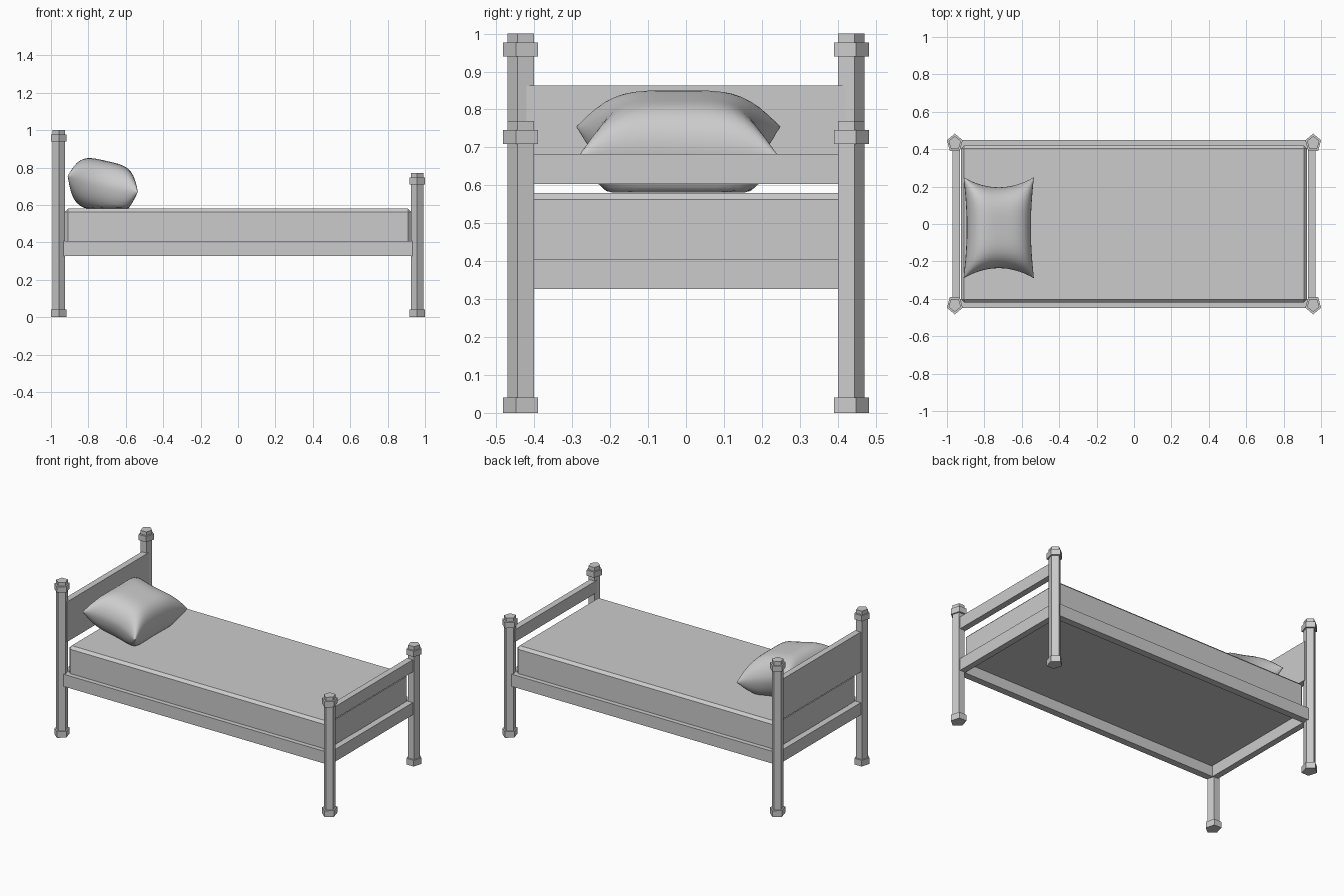
import bpy, bmesh, math
from mathutils import Vector

cube = bpy.data.objects.get("Cube")
if cube:
    bpy.data.objects.remove(cube, do_unlink=True)

# One plain grey for the whole bed
grey = bpy.data.materials.new("plain_grey")
grey.use_nodes = True
colour = (0.6, 0.6, 0.6, 1)
grey.diffuse_color = colour
grey.node_tree.nodes["Principled BSDF"].inputs["Base Color"].default_value = colour


def add_object(name, bm):
    bmesh.ops.recalc_face_normals(bm, faces=bm.faces)
    mesh = bpy.data.meshes.new(name)
    bm.to_mesh(mesh)
    bm.free()
    mesh.materials.append(grey)
    obj = bpy.data.objects.new(name, mesh)
    bpy.context.collection.objects.link(obj)
    return obj


def box(name, low, high, chamfer=0):
    low, high = Vector(low), Vector(high)
    bm = bmesh.new()
    bmesh.ops.create_cube(bm, size=1)
    for v in bm.verts:
        v.co = (low + high) / 2 + v.co * (high - low)
    if chamfer:
        edges = [e for e in bm.edges if max(v.co.z for v in e.verts) > high.z - 0.001]
        bmesh.ops.bevel(bm, geom=edges, offset=chamfer, segments=1, affect="EDGES")
    return add_object(name, bm)


def post(name, x_side, y_side, height):
    # Five-sided post with its apex turned outwards, stepped at foot and collar
    slim, wide = (0.035, 0.038), (0.0445, 0.051)
    steps = [(0, wide), (0.04, wide), (0.04, slim), (height - 0.061, slim),
             (height - 0.061, wide), (height - 0.024, wide),
             (height - 0.024, slim), (height, slim)]
    bm = bmesh.new()
    rings = []
    for z, (rx, ry) in steps:
        ring = []
        for i in range(5):
            a = math.tau * i / 5
            ring.append(bm.verts.new((x_side * 0.958 + rx * math.sin(a),
                                      y_side * (0.432 + ry * math.cos(a)), z)))
        rings.append(ring)
    for a, b in zip(rings, rings[1:]):
        for i in range(5):
            j = (i + 1) % 5
            bm.faces.new((a[i], a[j], b[j], b[i]))
    bm.faces.new(rings[0])
    bm.faces.new(rings[-1])
    add_object(name, bm)


# Posts and rails
for y_side, hand in ((-1, "front"), (1, "back")):
    post(f"head_post_{hand}", -1, y_side, 1.0)
    post(f"foot_post_{hand}", 1, y_side, 0.77)
    inner, outer = sorted((y_side * 0.405, y_side * 0.45))
    box(f"side_rail_{hand}", (-0.935, inner, 0.327), (0.935, outer, 0.406))
for x_side, end in ((-1, "head"), (1, "foot")):
    inner, outer = sorted((x_side * 0.93, x_side * 0.97))
    top = 0.863 if end == "head" else 0.683
    box(f"{end}_rail", (inner, -0.42, 0.327), (outer, 0.42, 0.406))
    box(f"{end}_board", (inner, -0.42, 0.604), (outer, 0.42, top))

# Mattress with chamfered upper and upright edges
mattress = box("mattress", (-0.925, -0.42, 0.395), (0.925, 0.42, 0.58), 0.017)


# Pillow: two puffed sheets joined at a pinched seam, resting flat below
def pillow_point(u, v, side):
    x = 0.188 * u * (1 - 0.1 * (1 - v * v))
    y = 0.27 * v * (1 - 0.2 * (1 - u * u))
    puff = max(0, 1 - u ** 4) ** 0.5 * max(0, 1 - v ** 4) ** 0.6
    z = 0.712 - 0.227 * x + side * puff * (0.123 if side > 0 else 0.15)
    return (x - 0.723 + side * puff * 0.02, y - 0.02, max(z, 0.581))


bm = bmesh.new()
count = 24
ease = [math.sin(math.pi / 2 * (2 * i / count - 1)) for i in range(count + 1)]
for side in (-1, 1):
    grid = [[bm.verts.new(pillow_point(u, v, side)) for v in ease] for u in ease]
    for i in range(count):
        for j in range(count):
            bm.faces.new((grid[i][j], grid[i + 1][j],
                          grid[i + 1][j + 1], grid[i][j + 1]))
bmesh.ops.remove_doubles(bm, verts=bm.verts, dist=0.0002)
pillow = add_object("pillow", bm)
for face in pillow.data.polygons:
    face.use_smooth = True
